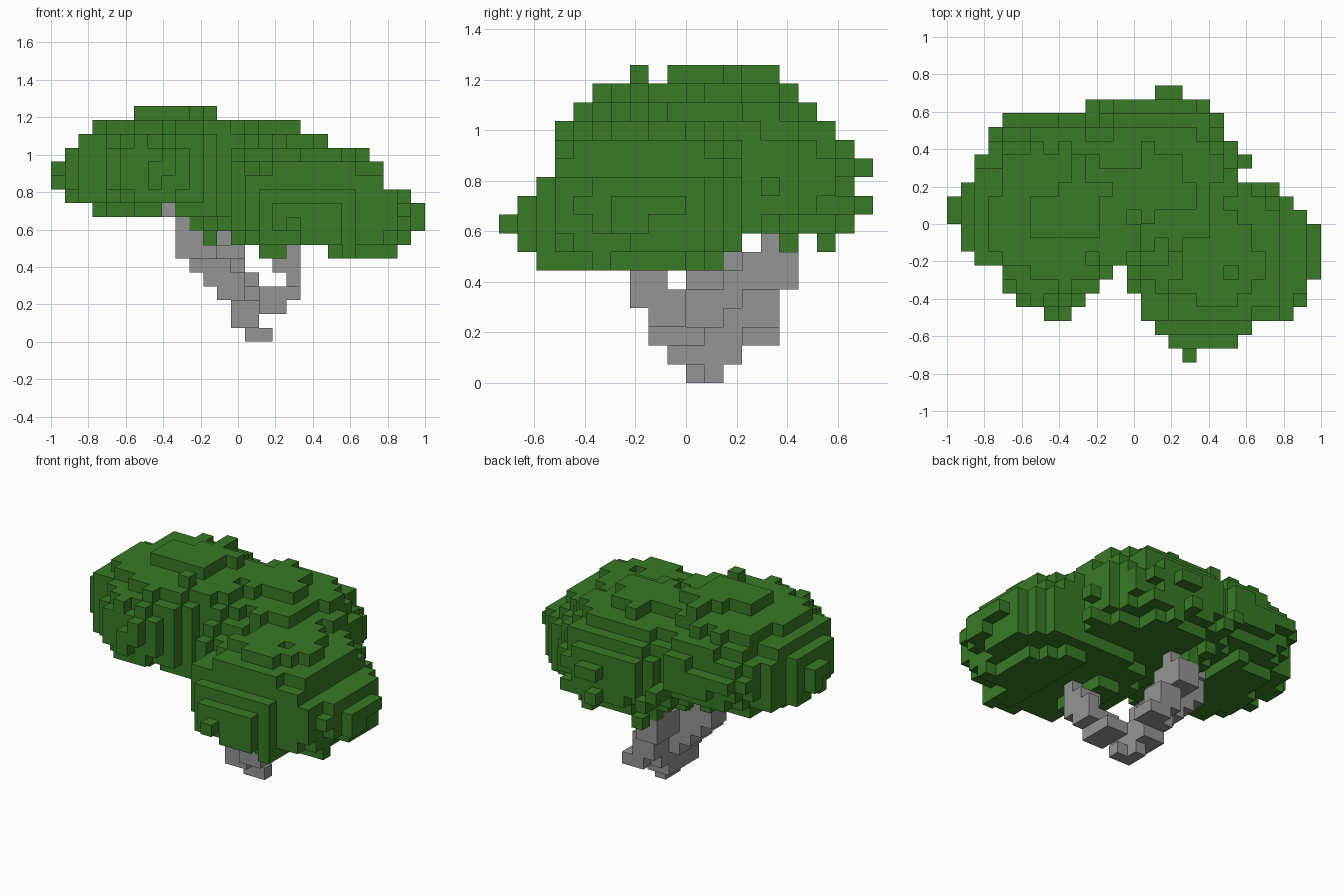
import bpy
import bmesh
from mathutils import Vector, noise

UNIT = 2 / 27            # edge of one block
NX, NY, NZ = 27, 20, 17  # grid size in blocks

cube = bpy.data.objects.get("Cube")
if cube:
    bpy.data.objects.remove(cube, do_unlink=True)


def material(name, colour):
    mat = bpy.data.materials.new(name)
    mat.use_nodes = True
    mat.diffuse_color = colour
    mat.node_tree.nodes["Principled BSDF"].inputs["Base Color"].default_value = colour
    return mat


def block_object(name, cells, mat):
    """Mesh only the exposed faces of a set of grid cells."""
    bm = bmesh.new()
    corners = {}

    def corner(p):
        if p not in corners:
            x, y, z = p
            corners[p] = bm.verts.new(((x - NX / 2) * UNIT, (y - NY / 2) * UNIT, z * UNIT))
        return corners[p]

    for cell in sorted(cells):
        for axis in range(3):
            u, v = (axis + 1) % 3, (axis + 2) % 3
            for side in (0, 1):
                neighbour = list(cell)
                neighbour[axis] += side * 2 - 1
                if tuple(neighbour) in cells:
                    continue
                ring = []
                for a, b in ((0, 0), (1, 0), (1, 1), (0, 1)):
                    p = list(cell)
                    p[axis] += side
                    p[u] += a
                    p[v] += b
                    ring.append(corner(tuple(p)))
                bm.faces.new(ring if side else ring[::-1])
    mesh = bpy.data.meshes.new(name)
    bm.to_mesh(mesh)
    bm.free()
    mesh.materials.append(mat)
    obj = bpy.data.objects.new(name, mesh)
    bpy.context.collection.objects.link(obj)
    return obj


def box(x, y, z):
    """Cells in inclusive index ranges."""
    return {(i, j, k) for i in range(x[0], x[1] + 1)
            for j in range(y[0], y[1] + 1) for k in range(z[0], z[1] + 1)}


# Trunk: a small foot that forks into three stepped branches, one per lobe
trunk = box((14, 14), (10, 11), (0, 0)) | box((15, 15), (10, 10), (0, 0))
trunk |= box((13, 14), (9, 12), (1, 1)) | box((13, 14), (9, 13), (2, 2))
right_branch = (box((12, 13), (10, 12), (3, 3)) | box((11, 13), (10, 12), (4, 4))
                | box((10, 12), (10, 12), (5, 5)) | box((9, 11), (11, 12), (6, 6))
                | box((9, 10), (11, 12), (7, 7)) | box((9, 9), (11, 11), (8, 8))
                | box((8, 8), (11, 11), (9, 9)))
back_branch = (box((14, 15), (13, 14), (2, 2)) | box((13, 14), (12, 14), (3, 3))
               | box((13, 14), (13, 14), (4, 4)) | box((12, 13), (12, 15), (5, 5))
               | box((12, 13), (13, 15), (6, 6)) | box((12, 13), (14, 14), (7, 7)))
left_branch = (box((15, 16), (8, 10), (2, 2)) | box((15, 17), (8, 9), (3, 3))
               | box((17, 17), (7, 9), (4, 4)) | box((16, 17), (7, 8), (5, 5))
               | box((17, 17), (7, 7), (6, 7)))
wood = trunk | right_branch | back_branch | left_branch

# Canopy lobes: centre, side radii, height above and below the centre
LOBES = [
    ((8.3, 10.6, 12), (7.8, 7.3), 4.9, 3.4),
    ((15.2, 13, 10.5), (6.6, 6.7), 5.5, 3),
    ((19.5, 7.6, 9), (7.3, 7.3), 5, 3.2),
]

# Block ranges that trim the canopy: width and depth per layer, width per row
LAYER_X = [(15, 25), (11, 26), (10, 27), (3, 27), (1, 26), (0, 24),
           (0, 24), (1, 23), (2, 20), (3, 18), (6, 12)]
LAYER_Y = [(2, 12), (1, 18), (0, 19), (1, 20), (2, 19), (3, 20),
           (3, 19), (3, 18), (4, 17), (5, 16), (7, 15)]
ROW_X = [(17, 18), (16, 21), (15, 22), (14, 25), (14, 26), (13, 26), (13, 27),
         (2, 27), (1, 27), (1, 27), (0, 26), (0, 25), (1, 24), (2, 21),
         (2, 22), (3, 21), (3, 20), (4, 20), (10, 19), (15, 17)]
SIDE_ROW_X = {3: (7, 9), 4: (5, 10), 5: (4, 11), 6: (4, 12)}
GAP_X = {6: (17, 18, 19), 9: (8,)}
GAP_Y = {7: (13, 14, 16), 16: (8,)}
BASE = 6


def within(value, span):
    return span[0] <= value < span[1]


def allowed(i, j, k):
    in_row = within(i, ROW_X[j]) or within(i, SIDE_ROW_X.get(j, (0, 0)))
    in_layer = within(i, LAYER_X[k - BASE]) and within(j, LAYER_Y[k - BASE])
    gap = i in GAP_X.get(k, ()) or j in GAP_Y.get(k, ())
    # Only a few leaves hang low at the back, where two lobes meet
    open_back = k == 7 and j > 12 and i > 12
    return in_row and in_layer and not gap and not open_back


def distance(cell):
    best = 9
    for centre, (rx, ry), up, down in LOBES:
        d = Vector(cell) + Vector((.5, .5, .5)) - Vector(centre)
        rz = up if d.z > 0 else down
        best = min(best, (d.x / rx) ** 2 + (d.y / ry) ** 2 + (d.z / rz) ** 2)
    return best


def rough(cell):
    return noise.noise(Vector(cell) * .77 + Vector((3.1, 7.7, 1.3)))


# Leaves: rounded lobes with a slightly ragged surface
room = {(i, j, k) for i in range(NX) for j in range(NY)
        for k in range(BASE, NZ) if allowed(i, j, k)}
reach = {cell: distance(cell) - .24 * rough(cell) for cell in room}
leaves = {cell for cell in room if reach[cell] < 1}

# Fill any line of blocks left empty, so that the rim of the crown stays closed
for axis in range(3):
    lines = {}
    for cell in sorted(room):
        lines.setdefault(cell[:axis] + cell[axis + 1:], []).append(cell)
    for line in lines.values():
        if not leaves.intersection(line):
            leaves.add(min(line, key=reach.get))

leaf_green = material("leaf green", (.04, .196, .019, 1))
bark_grey = material("bark grey", (.3, .3, .3, 1))
block_object("canopy", leaves - wood, leaf_green)
block_object("trunk", wood, bark_grey)
